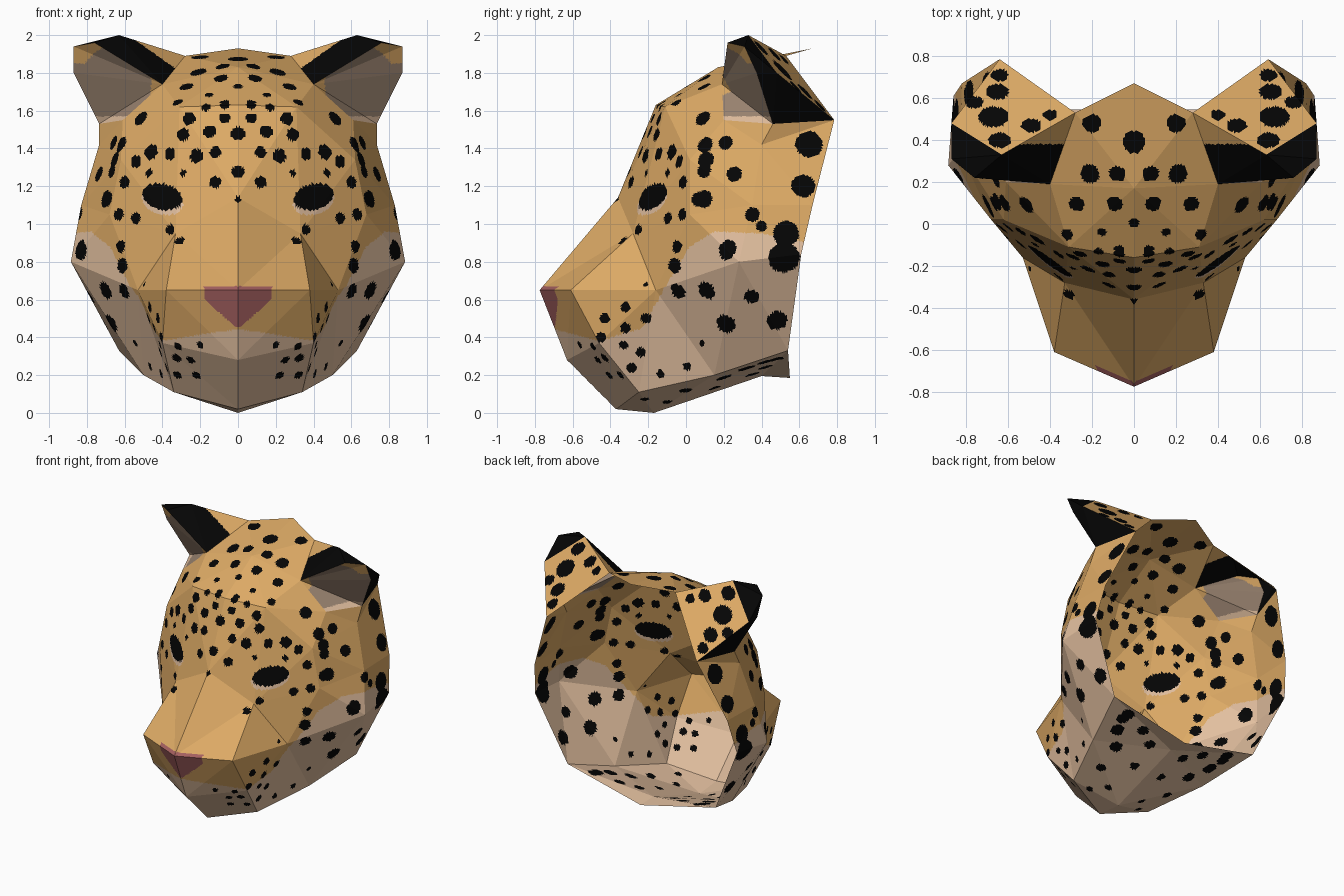
import bpy, bmesh, math
from mathutils import Vector
from mathutils.bvhtree import BVHTree


def mat(name, r, g, b):
    m = bpy.data.materials.new(name)
    m.diffuse_color = (r, g, b, 1)
    return m


MATS = [mat("tan_fur", .72, .40, .13), mat("cream_fur", .76, .52, .345),
        mat("black_marking", .0015, .0015, .0015), mat("nose_red", .37, .115, .115),
        mat("ear_lining", .34, .24, .17)]
TAN, CREAM, BLACK, RED, LINING = range(5)

# Ear corner points (right ear, mirrored later)
C, G, A = (.28, .53, 1.89), (.40, .19, 1.74), (.63, .33, 2.0)
B1, B, D = (.76, .22, 1.96), (.87, .31, 1.94), (.87, .375, 1.80)
E, Z, Q, P = (.61, .20, 1.55), (.735, .46, 1.53), (.87, .48, 1.80), (.64, .785, 1.55)

# Head rows from the centre line out to the open back rim, top to bottom
rear = [(0, .67, 1.93), C]
crown = [(0, .17, 1.83), G, E, E, Z]
brow = [(0, -.16, 1.63), (.31, -.11, 1.62), (.62, .02, 1.34), (.735, .40, 1.42), P]
eye = [(0, -.36, 1.14), (.33, -.28, .95), (.68, .02, 1.05), (.83, .35, 1.10), (.82, .67, 1.10)]
nose = [(0, -.775, .65), (.38, -.61, .65), (.53, -.16, .65), (.885, .28, .80), (.86, .61, .84)]
jaw = [(0, -.63, .28), (.40, -.46, .37), (.34, -.25, .11), (.50, .15, .20), (.63, .54, .33)]
under = [(0, -.37, .02), (0, -.37, .02), (0, -.17, 0), (0, .40, .195), (0, .55, .185)]

# Spots seen from the front: (x, z, radius)
FRONT = [(0, 1.48, .04), (0, 1.28, .035), (.07, 1.63, .028), (.07, 1.56, .03), (.15, 1.49, .036),
         (.12, 1.38, .032), (.12, 1.22, .032), (0, 1.13, .02), (.17, 1.62, .025), (.26, 1.56, .036),
         (.29, 1.47, .036), (.22, 1.36, .038), (.36, 1.37, .033), (.46, 1.38, .042), (.54, 1.33, .033),
         (.65, 1.34, .045), (.60, 1.22, .035), (.68, 1.13, .04), (.63, 1.05, .033), (.54, 1.03, .033),
         (.62, .88, .035), (.36, .97, .028), (.31, .91, .028), (.60, .78, .045), (.61, .64, .045),
         (.47, .85, .028), (.25, .28, .025), (.32, .35, .022), (.22, .20, .026), (.20, .36, .02),
         (.47, 1.27, .022), (.29, 1.27, .02), (.32, .20, .024)]
# Spots seen from the side: (y, z, radius)
SIDE = [(.09, 1.56, .045), (.10, 1.42, .045), (.21, 1.43, .04), (.10, 1.13, .05), (.35, 1.05, .04),
        (.40, .99, .03), (.62, 1.20, .065), (.65, 1.42, .075), (.23, .86, .058), (.53, .95, .07),
        (.52, .82, .085), (.10, .64, .055), (.35, .63, .05), (.21, .47, .055), (.48, .50, .06),
        (.07, .36, .038), (.10, 1.28, .04), (.26, 1.26, .045), (.13, .99, .03), (.42, .27, .045),
        (-.43, .50, .028), (-.32, .56, .028), (-.45, .40, .028), (-.22, .69, .03), (-.23, .79, .028),
        (-.32, .45, .03), (-.43, .29, .028), (-.21, .50, .03), (-.29, .24, .028), (-.24, .32, .028),
        (-.10, .32, .036), (-.14, .20, .03), (-.33, .36, .025), (0, .24, .03), (-.02, .48, .03)]
# Spots on the crown, underside and ear backs: (x, y, radius)
TOP = [(0, .39, .055), (.20, .48, .045), (.08, .24, .04), (.21, .24, .048), (.09, .10, .04),
       (.27, .10, .04), (0, .005, .026), (.32, -.05, .03), (.15, -.03, .028), (.07, -.12, .025)]
BELOW = [(.15, -.10, .028), (.30, 0, .035), (.12, .15, .033), (.33, .20, .045), (.15, .35, .04),
         (.42, .32, .05), (.45, .47, .05), (.27, .42, .04), (.22, -.22, .025)]
EARBACK = [(.67, .51, .06), (.65, .63, .045), (.64, .71, .035), (.76, .58, .035),
           (.64, .40, .045), (.49, .47, .04), (.40, .52, .03)]
# Upper edge of the cream chin and cheeks: height by depth
EDGE = [(-.8, .47), (-.46, .38), (-.23, .45), (-.12, .65), (.02, .88), (.15, .96), (.4, .95), (.8, .87)]


def strip(a, b):
    return [(a[i], b[i], b[i + 1], a[i + 1]) for i in range(min(len(a), len(b)) - 1)]


# Head panels, and the spot centres dropped onto them
rows = [crown, brow, eye, nose, jaw, under]
panels = strip(rear, crown)
for upper, lower in zip(rows, rows[1:]):
    panels += strip(upper, lower)
panels = [list(dict.fromkeys(f)) for f in panels]
panels = [f for f in panels if len(f) > 2]
tree = BVHTree.FromPolygons([p for f in panels for p in f],
                            [[sum(map(len, panels[:k])) + i for i in range(len(f))]
                             for k, f in enumerate(panels)])
spots = []
for group, start, way in [(FRONT, lambda a, b: (a + 1e-4, -3, b), (0, 1, 0)),
                          (SIDE, lambda a, b: (3, a, b), (-1, 0, 0)),
                          (TOP, lambda a, b: (a + 1e-4, b, 3), (0, 0, -1)),
                          (BELOW, lambda a, b: (a + 1e-4, b, -3), (0, 0, 1))]:
    for a, b, r in group:
        hit = tree.ray_cast(Vector(start(a, b)), Vector(way))[0]
        if hit:
            spots.append((hit.x, hit.y, hit.z, r * r * .95))


def cream_edge(y):
    for (a, za), (b, zb) in zip(EDGE, EDGE[1:]):
        if y <= b:
            return za + (zb - za) * (y - a) / (b - a)
    return EDGE[-1][1]


def in_eye(x, z, grow):
    u, v = x - .40, z - 1.145
    u, v = u * .95 + v * .25, v * .95 - u * .25
    return (u / (.105 + grow)) ** 2 + (v / (.068 + grow)) ** 2 < 1


def head_rule(p):
    x, y, z = p
    if y < -.5 and .45 < z < .67 and x < min(.18, .01 + (z - .45) * 1.1):
        return RED
    if y < .1 and in_eye(x, z, 0):
        return BLACK
    for a, b, c, r2 in spots:
        if (x - a) ** 2 + (y - b) ** 2 + (z - c) ** 2 < r2:
            return BLACK
    if y < .1 and in_eye(x, z + .02, .005):
        return CREAM
    return CREAM if z < cream_edge(y) else TAN


def lining_rule(p):
    x, y, z = p
    if ((x - .65) / .19) ** 2 + ((z - 1.73) / .215) ** 2 < 1 or (y > .33 and z < 1.85):
        return LINING if z > 1.57 else CREAM
    return TAN


def earback_rule(p):
    return BLACK if any((p.x - a) ** 2 * .7 + (p.y - b) ** 2 * 1.5 < r * r for a, b, r in EARBACK) else TAN


def build(name, faces, rule):
    """Flat panels, finely cut so markings are real faces, mirrored across x."""
    bm = bmesh.new()
    seen = {}
    for f in faces:
        for p in f:
            if p not in seen:
                seen[p] = bm.verts.new(p)
        bm.faces.new([seen[p] for p in f])
    bmesh.ops.triangulate(bm, faces=bm.faces[:])
    for _ in range(5):
        bmesh.ops.subdivide_edges(bm, edges=bm.edges[:], cuts=1, use_grid_fill=True)
    for f in bm.faces:
        f.material_index = rule(f.calc_center_median())
        f.smooth = False
    me = bpy.data.meshes.new(name)
    bm.to_mesh(me)
    bm.free()
    for m in MATS:
        me.materials.append(m)
    ob = bpy.data.objects.new(name, me)
    bpy.context.collection.objects.link(ob)
    mod = ob.modifiers.new("mirror", 'MIRROR')
    mod.merge_threshold = .0005


# Head shell, open at the back
build("head_shell", panels, head_rule)

# Ears: lining, black front edge, black outer side, spotted back
build("ear_lining", [(G, E, Z), (G, Z, D), (G, D, B), (G, B, B1)], lining_rule)
build("ear_front_edge", [(C, G, A), (G, B1, A), (A, B1, B)],
      lambda p: BLACK if p.y < .38 else TAN)
build("ear_outer_side", [(A, B, Q), (B, D, Q), (D, Z, Q), (Q, Z, P)], lambda p: BLACK)
build("ear_back", [(C, A, P), (A, Q, P)], earback_rule)
